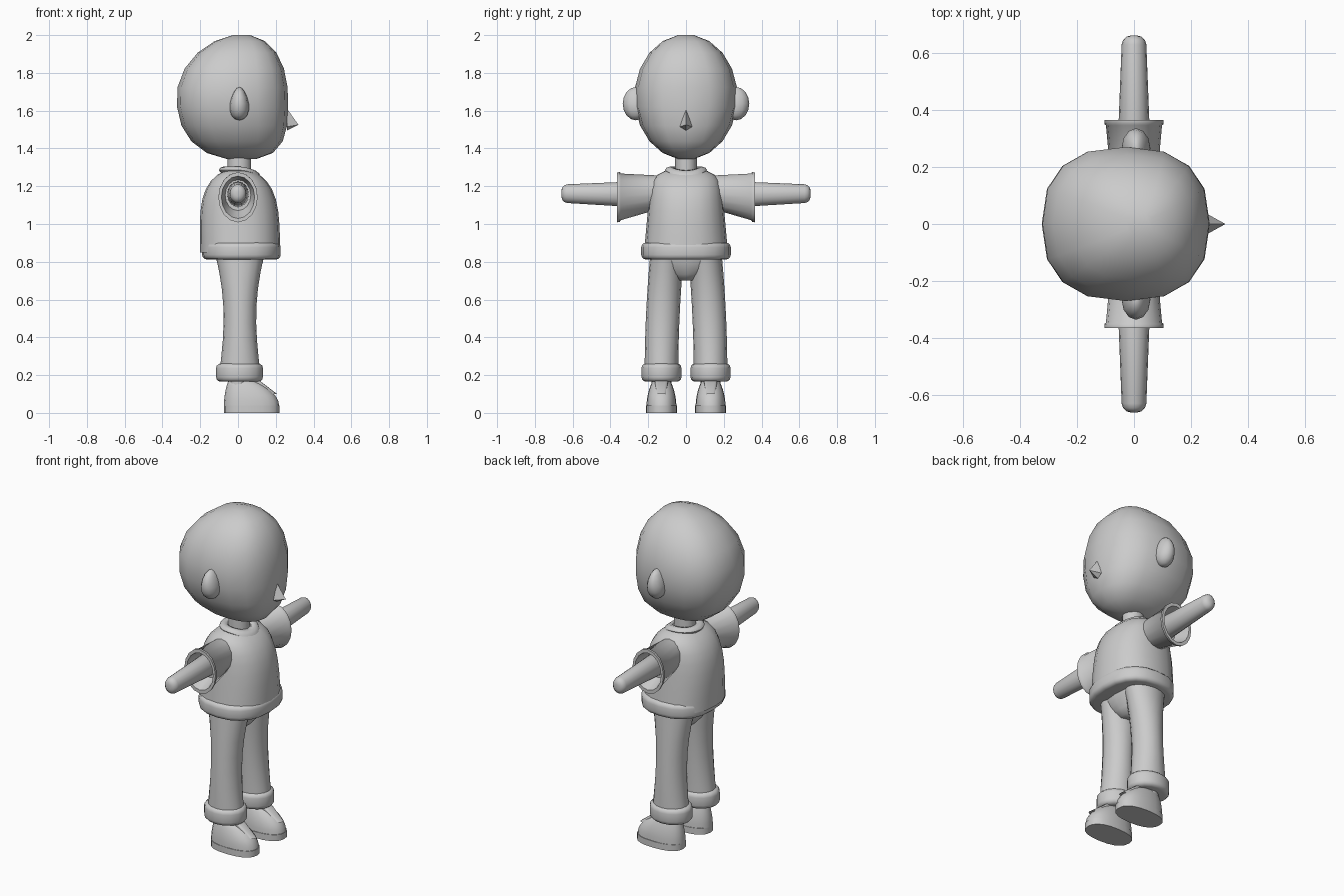
import bpy, bmesh
from math import sin, cos, pi, sqrt, radians, copysign
from mathutils import Matrix

if "Cube" in bpy.data.objects:
    bpy.data.objects.remove(bpy.data.objects["Cube"], do_unlink=True)

GREY = (0.6, 0.6, 0.6, 1)
clay = bpy.data.materials.new("plain grey")
clay.use_nodes = True
clay.diffuse_color = GREY
clay.node_tree.nodes["Principled BSDF"].inputs["Base Color"].default_value = GREY


def finish(name, bm, angle=60):
    """Turn the bmesh into a smooth-shaded grey object."""
    bmesh.ops.recalc_face_normals(bm, faces=bm.faces)
    mesh = bpy.data.meshes.new(name)
    bm.to_mesh(mesh)
    mesh.materials.append(clay)
    part = bpy.data.objects.new(name, mesh)
    bpy.context.collection.objects.link(part)
    bpy.ops.object.select_all(action='DESELECT')
    part.select_set(True)
    bpy.context.view_layer.objects.active = part
    bpy.ops.object.shade_smooth_by_angle(angle=radians(angle))


def finish_pair(name, bm, angle=60):
    """Make the left part, then its mirror image on the right."""
    finish("left_" + name, bm, angle)
    bmesh.ops.scale(bm, vec=(1, -1, 1), verts=bm.verts)
    finish("right_" + name, bm, angle)


def steps(count):
    return [i / count for i in range(count + 1)]


def rounded_point(turn, power):
    """Point on a unit superellipse; a higher power is boxier."""
    c, s = cos(turn), sin(turn)
    return (copysign(abs(c) ** (2 / power), c),
            copysign(abs(s) ** (2 / power), s))


def skin(sections, power=2, sides=16, along_y=False, closed=False, rounding=0):
    """Join sections given as (position, centre u, centre v, radius u, radius v)."""
    bm = bmesh.new()
    outline = [rounded_point(2 * pi * i / sides, power) for i in range(sides)]
    loops = []
    for position, cu, cv, ru, rv in sections:
        loop = []
        for pu, pv in outline:
            u, v = cu + ru * pu, cv + rv * pv
            loop.append(bm.verts.new((u, position, v) if along_y else (u, v, position)))
        loops.append(loop)
    pairs = list(zip(loops, loops[1:]))
    if closed:
        pairs.append((loops[-1], loops[0]))
    for low, high in pairs:
        for i in range(sides):
            bm.faces.new((low[i - 1], low[i], high[i], high[i - 1]))
    if not closed:
        caps = [bm.faces.new(loops[0]), bm.faces.new(loops[-1])]
        if rounding:
            rims = [edge for cap in caps for edge in cap.edges]
            bmesh.ops.bevel(bm, geom=rims, offset=rounding, segments=3,
                            profile=0.5, affect='EDGES', clamp_overlap=True)
    return bm


# Head: a rounded block, fuller below the ears front to back
def head_section(step):
    t = -cos(pi * (0.05 + 0.9 * step))
    depth_power = 2 if t > 0 else 2.6
    depth = (1 - abs(t) ** depth_power) ** (1 / depth_power)
    return (1.672 + 0.332 * t, 0.05 * t * t - 0.03, 0,
            0.295 * depth, 0.273 * sqrt(1 - t * t))


finish("head", skin([head_section(s) for s in steps(9)], power=2.45), angle=80)

# Nose: a sharp kite-shaped point
bm = bmesh.new()
tip = bm.verts.new((0.32, 0, 1.525))
kite = [bm.verts.new((0.26, y, z))
        for y, z in ((0, 1.61), (0.033, 1.515), (0, 1.495), (-0.033, 1.515))]
bm.faces.new(kite)
for i in range(4):
    bm.faces.new((kite[i - 1], kite[i], tip))
finish("nose", bm, angle=20)

# Ears: flattened balls narrowing to the top
bm = bmesh.new()
bmesh.ops.create_uvsphere(bm, u_segments=12, v_segments=8, radius=1)
for vert in bm.verts:
    vert.co.x *= 1 - 0.25 * vert.co.z
bmesh.ops.transform(bm, verts=bm.verts, matrix=Matrix.LocRotScale(
    (0.007, 0.265, 1.637), None, (0.05, 0.07, 0.088)))
finish_pair("ear", bm, angle=80)

# Neck
finish("neck", skin([(z, 0.007, 0, 0.062, 0.057) for z in (1.2, 1.38)]))


# Shirt: rounded shoulders, widening to a puffed hem
def shirt_section(t):
    depth = 0.212 * sqrt(1 - t ** 4)
    width = (0.222 - 0.04 * t) * sqrt(1 - t ** 14)
    return (0.85 + 0.445 * t, 0.012 - 0.01 * t, 0, depth, width)


finish("shirt_body", skin([shirt_section(0.98 * sin(pi / 2 * s)) for s in steps(9)],
                          power=2.3, sides=20), angle=80)
finish("shirt_hem", skin([(z, 0.018, 0, 0.208, 0.237) for z in (0.812, 0.902)],
                         power=2.4, sides=20, rounding=0.025))

# Collar: a soft ring dipping to a point at the front
ring = []
for s in steps(8)[:-1]:
    radius = 0.085 + 0.026 * cos(2 * pi * s)
    ring.append((1.286 + 0.018 * sin(2 * pi * s), 0.01, 0, radius, radius))
bm = skin(ring, sides=20, closed=True)
for vert in bm.verts:
    vert.co.z -= 2.5 * max(0, vert.co.x) ** 2
finish("collar", bm)


# Sleeves: flared, hollow at the wrist end, with a thick rim
def sleeve_section(y, grow):
    radius = 0.098 + grow
    return (y, 0, 1.185 - 0.12 * y, radius, radius * (1 + 0.75 * y))


sleeve = [(0.12, -0.02), (0.345, 0), (0.35, 0.006), (0.364, 0.006),
          (0.364, -0.01), (0.27, -0.03)]
finish_pair("sleeve", skin([sleeve_section(*s) for s in sleeve], along_y=True))

# Arms: tapered with blunt rounded ends
finish_pair("arm", skin([(0.25, 0, 1.157, 0.058, 0.069),
                         (0.66, 0, 1.161, 0.042, 0.048)],
                        along_y=True, rounding=0.032), angle=80)

# Hips: a bowl closing down to the crotch
finish("hips", skin([(0.67 + 0.19 * t, 0.01, 0, 0.13 * sqrt(sin(pi / 2 * t)),
                      0.19 * sin(pi / 2 * t)) for t in steps(6)[1:]],
                    power=2.4), angle=80)


# Trouser legs: slimmer at the thigh, meeting at the hips
def leg_section(t):
    depth = 0.11 - 0.025 * sin(pi * t) + 0.02 * t ** 4
    return (0.2 + 0.64 * t, 0.01, 0.13 - 0.03 * t * t, depth, 0.089)


finish_pair("trouser_leg", skin([leg_section(t) for t in steps(7)]), angle=80)
finish_pair("cuff", skin([(z, 0.008, 0.13, 0.124, 0.106) for z in (0.165, 0.262)],
                         rounding=0.025))

# Shoes: flat sole, sloping upper, tongue and ankle
finish_pair("sole", skin([(z, 0.073, 0.13, 0.147, 0.082) for z in (0, 0.038)],
                         power=2.4, sides=20))


def shoe_section(t):
    heel = 0.025 * t * t - 0.075
    toe = 0.218 - 0.125 * t * t
    return (0.036 + 0.138 * t, (heel + toe) / 2, 0.13,
            (toe - heel) / 2, 0.079 - 0.034 * t * t)


finish_pair("shoe", skin([shoe_section(t) for t in steps(5)], power=2.3, sides=20),
            angle=80)
finish_pair("shoe_tongue", skin([(0.1, 0.155, 0.13, 0.052, 0.025),
                                 (0.178, 0.083, 0.13, 0.022, 0.038)], power=3))
finish_pair("ankle", skin([(z, 0.007, 0.13, 0.057, 0.053) for z in (0.13, 0.22)]))
